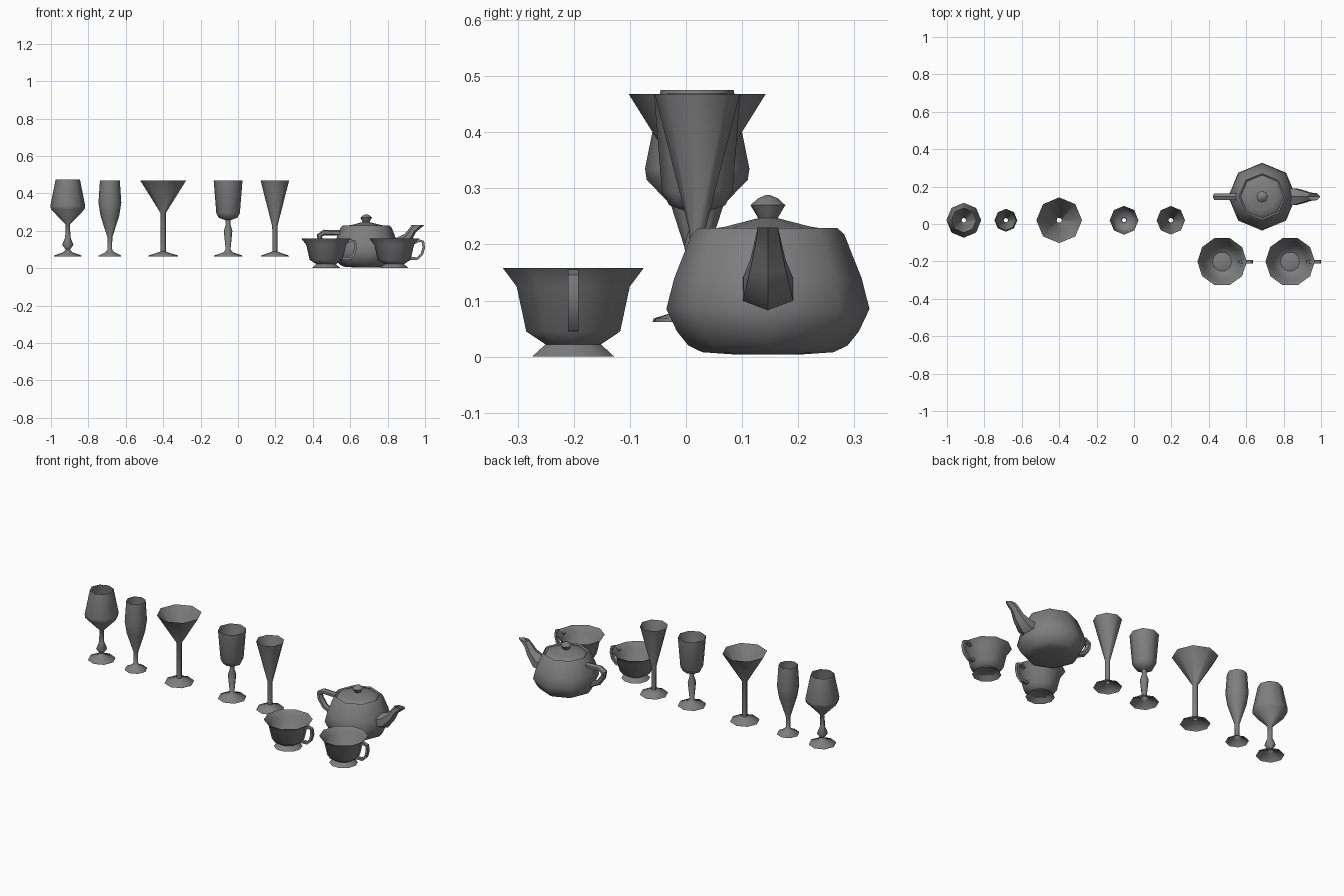
import bpy, bmesh, math
from mathutils import Vector

cube = bpy.data.objects.get("Cube")
if cube:
    bpy.data.objects.remove(cube, do_unlink=True)

grey = bpy.data.materials.new("plain_grey")
grey.use_nodes = True
COLOUR = (0.21, 0.21, 0.21, 1)
grey.diffuse_color = COLOUR
grey.node_tree.nodes["Principled BSDF"].inputs["Base Color"].default_value = COLOUR


def finish(name, bm, centre, angle):
    """Turn a bmesh into a shaded object."""
    mesh = bpy.data.meshes.new(name)
    bm.to_mesh(mesh)
    bm.free()
    mesh.materials.append(grey)
    obj = bpy.data.objects.new(name, mesh)
    obj.location = (*centre, 0)
    bpy.context.collection.objects.link(obj)
    bpy.ops.object.select_all(action='DESELECT')
    obj.select_set(True)
    bpy.context.view_layer.objects.active = obj
    bpy.ops.object.shade_smooth_by_angle(angle=math.radians(angle))
    return obj


def bridge(bm, rings):
    for low, high in zip(rings, rings[1:]):
        n = len(low)
        for i in range(n):
            j = (i + 1) % n
            bm.faces.new((low[i], low[j], high[j], high[i]))


def lathe(name, profile, centre, sides=8, angle=50, cap_start=False, cap_end=False):
    """Turned shell from (radius, height) points, bottom to top."""
    bm = bmesh.new()
    rings = []
    for r, z in profile:
        rings.append([bm.verts.new((r * math.cos(a), r * math.sin(a), z))
                      for a in (math.tau * i / sides for i in range(sides))])
    bridge(bm, rings)
    if cap_start:
        bm.faces.new(rings[0][::-1])
    if cap_end:
        bm.faces.new(rings[-1])
    return finish(name, bm, centre, angle)


def tube(name, path, centre, sides, phase=0, end_dir=None, cap_end=True):
    """Sweep through (x, z, thickness, width) stations in the xz plane."""
    bm = bmesh.new()
    points = [Vector((p[0], 0, p[1])) for p in path]
    rings = []
    for i, (x, z, thick, wide) in enumerate(path):
        ahead = points[min(i + 1, len(path) - 1)]
        t = (ahead - points[max(i - 1, 0)]).normalized()
        if end_dir and i == len(path) - 1:
            t = Vector(end_dir)
        normal = Vector((-t.z, 0, t.x))
        ring = []
        for k in range(sides):
            a = phase + math.tau * k / sides
            ring.append(bm.verts.new(points[i] + normal * thick * math.cos(a)
                                     + Vector((0, wide * math.sin(a), 0))))
        rings.append(ring)
    bridge(bm, rings)
    bm.faces.new(rings[0][::-1])
    if cap_end:
        bm.faces.new(rings[-1])
    bmesh.ops.recalc_face_normals(bm, faces=bm.faces)
    return finish(name, bm, centre, 40)


# Stemmed glasses: name, x, foot radius, then stem and bowl profile
GLASSES = [
    ("wine_glass", -0.91, 0.075,
     [(0.012, 0.1), (0.03, 0.125), (0.014, 0.165), (0.012, 0.235),
      (0.09, 0.315), (0.093, 0.335), (0.065, 0.475)]),
    ("flute_glass", -0.685, 0.061,
     [(0.012, 0.1), (0.013, 0.165), (0.05, 0.28), (0.061, 0.35), (0.053, 0.47)]),
    ("cocktail_glass", -0.4, 0.08,
     [(0.014, 0.09), (0.014, 0.295), (0.122, 0.468)]),
    ("goblet", -0.053, 0.077,
     [(0.013, 0.1), (0.023, 0.2), (0.012, 0.235), (0.014, 0.257),
      (0.05, 0.27), (0.063, 0.295), (0.077, 0.468)]),
    ("cone_glass", 0.197, 0.076,
     [(0.013, 0.09), (0.014, 0.225), (0.076, 0.468)]),
]
for name, x, foot, upper in GLASSES:
    base = [(foot, 0.062), (foot * 0.97, 0.068), (0.025, 0.085)]
    lathe(name, base + upper, (x, 0.02), angle=60)

# Teacups with strap handles
for side, x in (("right", 0.471), ("left", 0.835)):
    spot = (x, -0.201)
    lathe("cup_" + side,
          [(0.077, 0), (0.052, 0.022), (0.088, 0.045), (0.106, 0.125), (0.132, 0.158)],
          spot, sides=10, angle=60)
    lathe("cup_floor_" + side, [(0.052, 0.0225), (0.051, 0.023)], spot,
          sides=10, cap_end=True)
    tube("cup_handle_" + side,
         [(px, pz, 0.01, 0.013) for px, pz in
          ((0.105, 0.135), (0.132, 0.148), (0.154, 0.142), (0.158, 0.11),
           (0.148, 0.075), (0.125, 0.052), (0.088, 0.052))],
         spot, 4, phase=math.pi / 4)

# Teapot body, lid and knob
POT = (0.685, 0.146)
lathe("teapot_body",
      [(0.06, 0.004), (0.117, 0.008), (0.142, 0.02), (0.162, 0.045), (0.181, 0.085),
       (0.167, 0.14), (0.136, 0.218), (0.124, 0.229), (0.115, 0.222)],
      POT, angle=60, cap_start=True)
lathe("teapot_lid", [(0.116, 0.221), (0.112, 0.226), (0.075, 0.232), (0.017, 0.247)],
      POT, cap_end=True)
lathe("teapot_knob", [(0.015, 0.243), (0.031, 0.27), (0.018, 0.282), (0.004, 0.288)],
      POT, cap_end=True)

# Spout, cut level at its mouth
tube("teapot_spout",
     [(0.12, 0.115, 0.045, 0.053), (0.18, 0.125, 0.042, 0.05),
      (0.225, 0.165, 0.026, 0.036), (0.25, 0.205, 0.02, 0.026),
      (0.277, 0.23, 0.034, 0.021)],
     POT, 6, end_dir=(0, 0, 1), cap_end=False)

# Teapot handle
tube("teapot_handle",
     [(px, pz, 0.015, 0.02) for px, pz in
      ((-0.13, 0.188), (-0.225, 0.191), (-0.25, 0.175), (-0.244, 0.145),
       (-0.215, 0.105), (-0.165, 0.08))],
     POT, 6)
